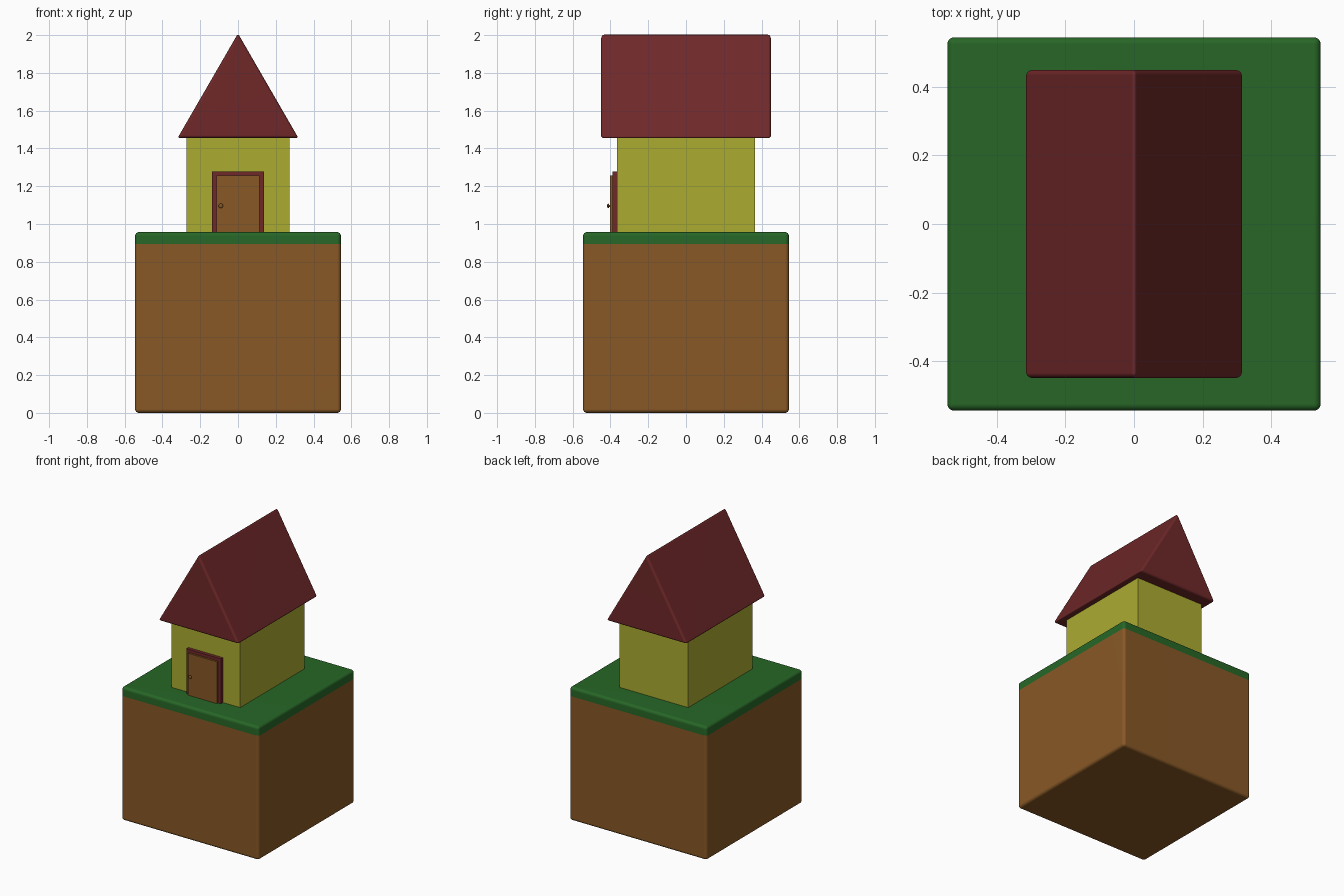
import bpy
import bmesh
import math
from mathutils import Matrix

if "Cube" in bpy.data.objects:
    bpy.data.objects.remove(bpy.data.objects["Cube"], do_unlink=True)


def material(name, rgb):
    m = bpy.data.materials.new(name)
    m.use_nodes = True
    m.diffuse_color = (*rgb, 1)
    bsdf = m.node_tree.nodes["Principled BSDF"]
    bsdf.inputs["Base Color"].default_value = (*rgb, 1)
    bsdf.inputs["Roughness"].default_value = 0.8
    return m


earth = material("earth brown", (0.246, 0.099, 0.019))
grass = material("grass green", (0.020, 0.134, 0.020))
wall = material("wall yellow", (0.41, 0.41, 0.031))
roof_red = material("roof dark red", (0.16, 0.021, 0.022))


def finish(name, bm, mats, smooth=False):
    bmesh.ops.recalc_face_normals(bm, faces=bm.faces)
    me = bpy.data.meshes.new(name)
    bm.to_mesh(me)
    bm.free()
    ob = bpy.data.objects.new(name, me)
    bpy.context.collection.objects.link(ob)
    for m in mats:
        me.materials.append(m)
    if smooth:
        bpy.ops.object.select_all(action='DESELECT')
        ob.select_set(True)
        bpy.context.view_layer.objects.active = ob
        bpy.ops.object.shade_smooth_by_angle(angle=math.radians(50))
        mod = ob.modifiers.new("flat_sides", 'WEIGHTED_NORMAL')
        mod.keep_sharp = True
    return ob


def box_mesh(x, y, z):
    """Box from (min, max) pairs."""
    bm = bmesh.new()
    bmesh.ops.create_cube(bm, size=1)
    for v in bm.verts:
        v.co = [r[0] if c < 0 else r[1] for c, r in zip(v.co, (x, y, z))]
    return bm


def round_edges(bm, width):
    bmesh.ops.bevel(bm, geom=list(bm.edges), offset=width, segments=4,
                    profile=0.5, affect='EDGES', clamp_overlap=True)


# Block of earth with a grass layer cut in near the top
S, GRASS_Z = 0.545, 0.893
bm = box_mesh((-S, S), (-S, S), (0, 0.957))
round_edges(bm, 0.02)
bmesh.ops.bisect_plane(bm, geom=bm.verts[:] + bm.edges[:] + bm.faces[:],
                       plane_co=(0, 0, GRASS_Z), plane_no=(0, 0, 1))
for f in bm.faces:
    f.material_index = int(f.calc_center_median().z > GRASS_Z)
finish("ground_block", bm, [earth, grass], smooth=True)

# House walls
finish("house_walls",
       box_mesh((-0.273, 0.273), (-0.365, 0.365), (0.94, 1.47)), [wall])

# Gabled roof: triangle profile extruded front to back, softly rounded
bm = bmesh.new()
tri = [bm.verts.new(p) for p in
       ((-0.32, -0.45, 1.455), (0.32, -0.45, 1.455), (0, -0.45, 2.0087))]
face = bm.faces.new(tri)
ext = bmesh.ops.extrude_face_region(bm, geom=[face])
for v in (g for g in ext["geom"] if isinstance(g, bmesh.types.BMVert)):
    v.co.y = 0.45
bmesh.ops.recalc_face_normals(bm, faces=bm.faces)
round_edges(bm, 0.015)
finish("roof", bm, [roof_red], smooth=True)

# Door and its frame
finish("door_frame",
       box_mesh((-0.137, 0.137), (-0.389, -0.36), (0.94, 1.279)), [roof_red])
finish("door",
       box_mesh((-0.114, 0.114), (-0.402, -0.37), (0.945, 1.257)), [earth])

# Door knob: short stem and rounded grip
bm = bmesh.new()
bmesh.ops.create_cone(bm, cap_ends=True, segments=16, radius1=0.005,
                      radius2=0.005, depth=0.016,
                      matrix=Matrix.Translation((-0.091, -0.405, 1.096))
                      @ Matrix.Rotation(math.pi / 2, 4, 'X'))
bmesh.ops.create_uvsphere(bm, u_segments=16, v_segments=10, radius=1,
                          matrix=Matrix.Translation((-0.091, -0.412, 1.096))
                          @ Matrix.Diagonal((0.012, 0.006, 0.012, 1)))
finish("door_knob", bm, [earth], smooth=True)
